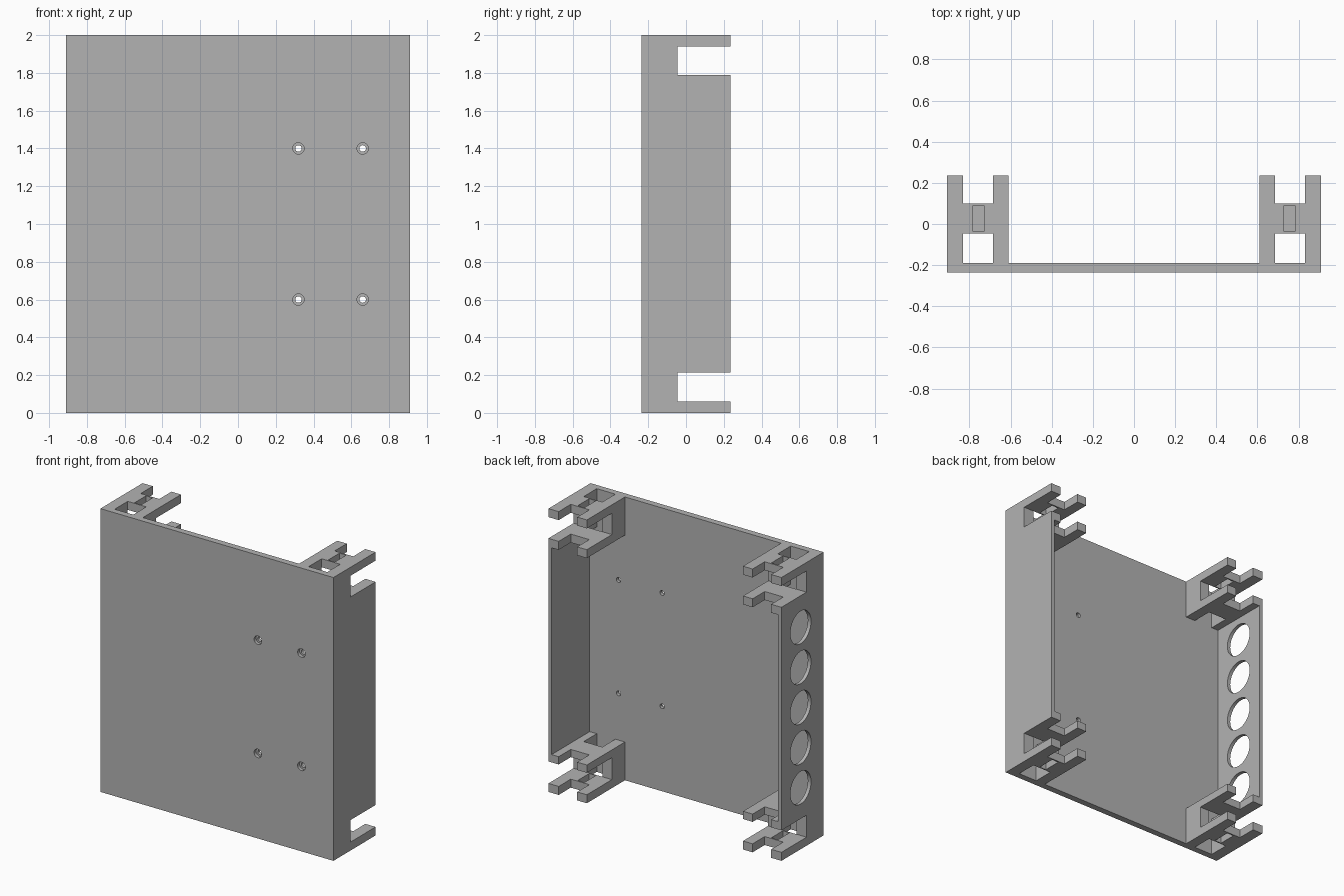
import bpy, bmesh, math
from mathutils import Matrix

cube = bpy.data.objects.get("Cube")
if cube:
    bpy.data.objects.remove(cube, do_unlink=True)

grey = bpy.data.materials.new("plain grey")
grey.use_nodes = True
colour = (0.45, 0.45, 0.45, 1)
grey.diffuse_color = colour
grey.node_tree.nodes["Principled BSDF"].inputs["Base Color"].default_value = colour


def add_object(name, bm):
    mesh = bpy.data.meshes.new(name)
    bm.to_mesh(mesh)
    bm.free()
    obj = bpy.data.objects.new(name, mesh)
    bpy.context.collection.objects.link(obj)
    mesh.materials.append(grey)
    return obj


def box(name, x, y, z):
    bm = bmesh.new()
    bmesh.ops.create_cube(bm, size=1)
    for v in bm.verts:
        v.co = [r[1] if c > 0 else r[0] for c, r in zip(v.co, (x, y, z))]
    return add_object(name, bm)


def rod(name, centre, radius, length, axis):
    bm = bmesh.new()
    turn = Matrix.Rotation(math.pi / 2, 4, "X" if axis == "Y" else "Y")
    bmesh.ops.create_cone(bm, cap_ends=True, segments=32, radius1=radius,
                          radius2=radius, depth=length,
                          matrix=Matrix.Translation(centre) @ turn)
    return add_object(name, bm)


def cut(cutter):
    """Subtract the cutter from the body and discard it."""
    mod = body.modifiers.new("cut", "BOOLEAN")
    mod.operation = "DIFFERENCE"
    mod.solver = "EXACT"
    mod.object = cutter
    bpy.ops.object.modifier_apply(modifier=mod.name)
    bpy.data.objects.remove(cutter, do_unlink=True)


# Main dimensions
W, D, H = 0.91, 0.235, 2.0
FLOOR, NOTCH, BAR = -0.19, -0.045, 0.10   # depths of panel, notch and crossbar
INNER, SLOT_IN, SLOT_OUT = 0.61, 0.685, 0.83
BLOCK, LIP = 0.27, 0.06

body = box("mounting_panel", (-W, W), (-D, D), (0, H))
bpy.context.view_layer.objects.active = body
body.select_set(True)

# Open back between the corner brackets, and thin side walls mid-height
cut(box("cavity", (-INNER, INNER), (FLOOR, 1), (-1, 3)))
cut(box("wall_pocket", (-0.885, 0.885), (FLOOR, 1), (BLOCK, H - BLOCK)))

# Notches splitting each bracket into two forked plates
for low, high in ((LIP, 0.215), (1.79, H - LIP)):
    cut(box("notch", (-2, 2), (NOTCH, 1), (low, high)))

# Windows, fork gaps and narrow slots of the brackets
for side in (-1, 1):
    def span(a, b):
        return sorted((side * a, side * b))
    cut(box("window", span(SLOT_IN, SLOT_OUT), (FLOOR, NOTCH), (-1, 3)))
    cut(box("fork_gap", span(SLOT_IN, SLOT_OUT), (BAR, 1), (-1, 3)))
    for z in (0, H):
        cut(box("tie_slot", span(0.73, 0.782), (-0.037, 0.09), (z - 0.1, z + 0.1)))

# Row of round vents in the right wall
for i in range(-2, 3):
    cut(rod("vent", (-W, 0.02, 1 + 0.283 * i), 0.115, 0.2, "X"))

# Counterbored screw holes in the panel
for x in (0.32, 0.66):
    for z in (0.6, 1.4):
        cut(rod("screw_hole", (x, -D, z), 0.017, 0.2, "Y"))
        cut(rod("screw_recess", (x, -D, z), 0.03, 0.045, "Y"))

bpy.ops.object.shade_smooth_by_angle(angle=math.radians(30))
